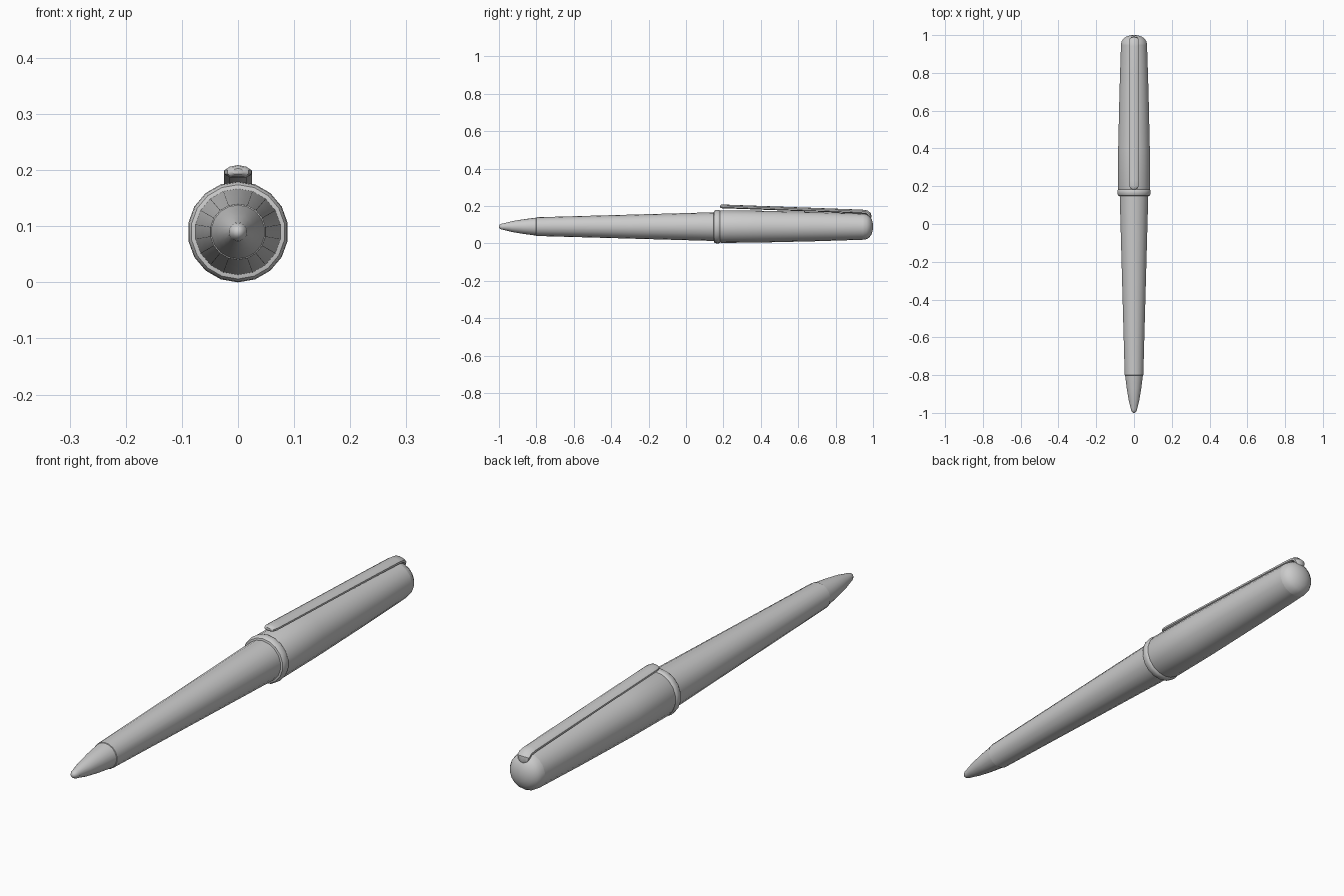
import bpy, bmesh, math
from mathutils import Vector

if "Cube" in bpy.data.objects:
    bpy.data.objects.remove(bpy.data.objects["Cube"])

SIDES = 18
AXIS_Z = 0.09


def finish(name, bm, angle=35):
    bmesh.ops.recalc_face_normals(bm, faces=bm.faces)
    me = bpy.data.meshes.new(name)
    bm.to_mesh(me)
    bm.free()
    ob = bpy.data.objects.new(name, me)
    bpy.context.collection.objects.link(ob)
    bpy.ops.object.select_all(action='DESELECT')
    ob.select_set(True)
    bpy.context.view_layer.objects.active = ob
    bpy.ops.object.shade_smooth_by_angle(angle=math.radians(angle))
    return ob


def loft(name, rings):
    """Bridge a list of closed point rings and cap both ends."""
    bm = bmesh.new()
    loops = [[bm.verts.new(p) for p in ring] for ring in rings]
    n = len(loops[0])
    for a, b in zip(loops, loops[1:]):
        for i in range(n):
            j = (i + 1) % n
            bm.faces.new((a[i], a[j], b[j], b[i]))
    bm.faces.new(loops[0])
    bm.faces.new(loops[-1])
    return finish(name, bm)


def turned(name, profile):
    """Revolve (y, radius) pairs around the pen axis."""
    rings = []
    for y, r in profile:
        rings.append([(r * math.sin(math.tau * i / SIDES), y,
                       AXIS_Z - r * math.cos(math.tau * i / SIDES))
                      for i in range(SIDES)])
    return loft(name, rings)


# Writing tip
turned("tip_point", [(-1.0, 0.004), (-0.996, 0.010), (-0.985, 0.016), (-0.97, 0.018)])
turned("tip_cone", [(-0.978, 0.017), (-0.93, 0.029), (-0.87, 0.039), (-0.80, 0.048)])

# Tapered barrel
turned("barrel", [(-0.802, 0.047), (-0.80, 0.050), (-0.3, 0.064), (0.16, 0.077)])

# Collar between barrel and cap
turned("collar", [(0.148, 0.076), (0.15, 0.084), (0.157, 0.0885), (0.17, 0.09),
                  (0.179, 0.0885), (0.184, 0.084)])

# Cap with rounded end
turned("cap", [(0.18, 0.084), (0.19, 0.087), (0.40, 0.085), (0.70, 0.078), (0.95, 0.070)])
turned("cap_end", [(0.95, 0.070), (0.966, 0.067), (0.98, 0.058),
                   (0.991, 0.043), (0.998, 0.023), (1.0, 0.006)])

# Clip: rounded strip swept along a side path of (y, z, half width, half thickness)
stations = [(0.183, 0.198, 0.010, 0.005), (0.188, 0.198, 0.019, 0.009),
            (0.20, 0.198, 0.024, 0.011), (0.23, 0.197, 0.025, 0.010),
            (0.50, 0.187, 0.025, 0.010), (0.80, 0.176, 0.025, 0.010),
            (0.94, 0.170, 0.025, 0.011), (0.968, 0.166, 0.025, 0.011),
            (0.980, 0.155, 0.024, 0.011), (0.983, 0.142, 0.019, 0.009),
            (0.983, 0.135, 0.010, 0.006)]
section = [(-1, -0.5), (-0.6, -1), (0.6, -1), (1, -0.5),
           (1, 0.2), (0.6, 0.75), (0, 1), (-0.6, 0.75), (-1, 0.2)]
rings = []
for k, (y, z, w, t) in enumerate(stations):
    a, b = stations[max(k - 1, 0)], stations[min(k + 1, len(stations) - 1)]
    d = Vector((0, b[0] - a[0], b[1] - a[1])).normalized()
    up = Vector((0, -d.z, d.y))
    rings.append([Vector((u * w, y, z)) + up * (v * t) for u, v in section])
loft("clip", rings)
